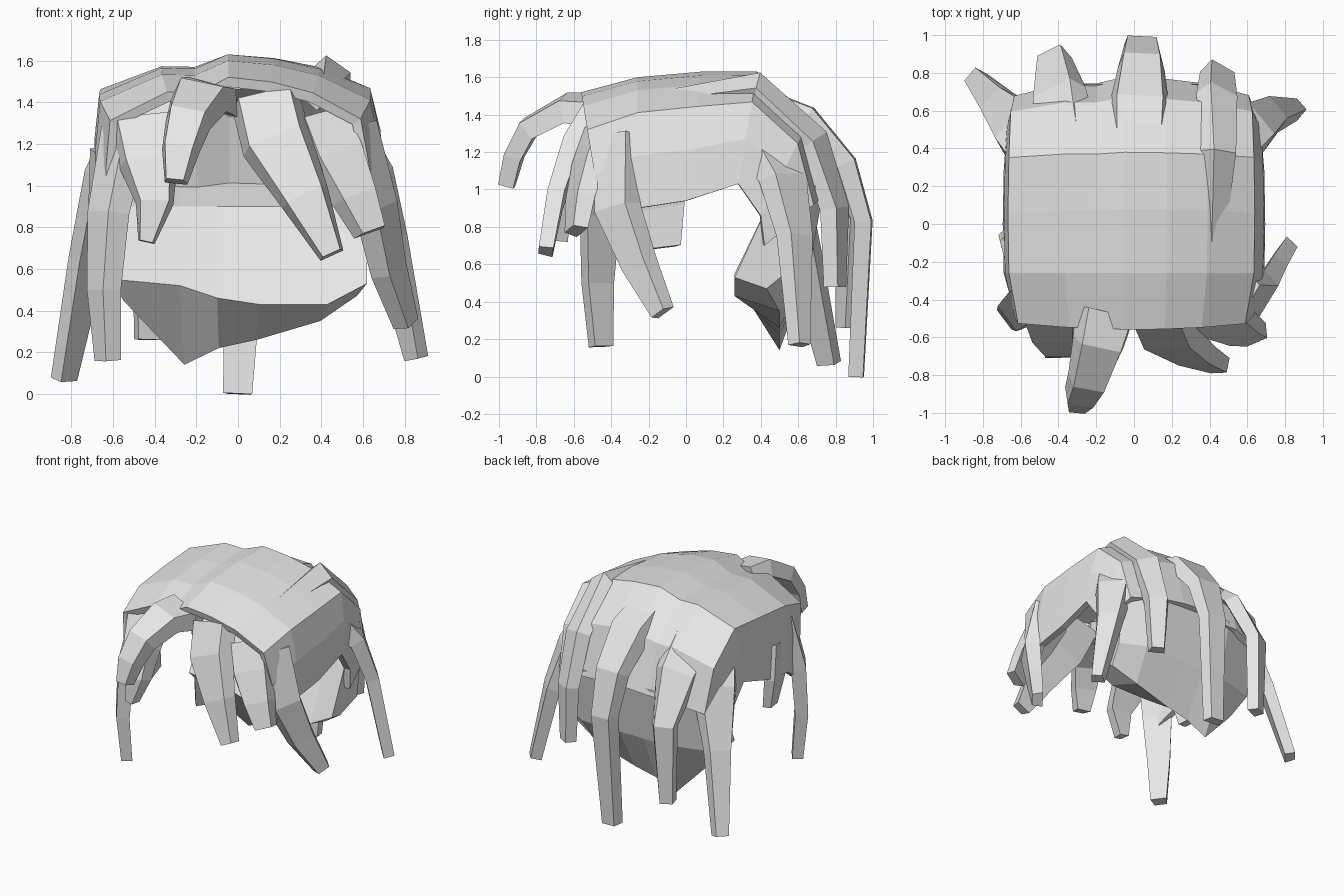
import bpy, bmesh
from mathutils import Vector

if "Cube" in bpy.data.objects:
    bpy.data.objects.remove(bpy.data.objects["Cube"])

# One plain grey for the whole wig
grey = bpy.data.materials.new("hair_grey")
grey.use_nodes = True
colour = (0.8, 0.8, 0.8, 1)
grey.diffuse_color = colour
grey.node_tree.nodes["Principled BSDF"].inputs["Base Color"].default_value = colour

HEAD_CENTRE = Vector((0, 0, 1))


def loft(name, rings, closed, caps):
    """Skin a row of equal-length point rings with flat quads."""
    bm = bmesh.new()
    rows = [[bm.verts.new(point) for point in ring] for ring in rings]
    count = len(rows[0])
    for row, following in zip(rows, rows[1:]):
        for i in range(count if closed else count - 1):
            j = (i + 1) % count
            bm.faces.new((row[i], row[j], following[j], following[i]))
    if caps:
        bm.faces.new(rows[0][::-1])
        bm.faces.new(rows[-1])
    bmesh.ops.recalc_face_normals(bm, faces=bm.faces)
    mesh = bpy.data.meshes.new(name)
    bm.to_mesh(mesh)
    bm.free()
    mesh.materials.append(grey)
    obj = bpy.data.objects.new(name, mesh)
    bpy.context.collection.objects.link(obj)
    return obj


def lock(name, path, widths, depth=0.12, facing=None):
    """Tapered four-sided strand whose outer face looks away from the head."""
    points = [Vector(p) for p in path]
    rings = []
    last = len(points) - 1
    for i, (point, width) in enumerate(zip(points, widths)):
        along = (points[min(i + 1, last)] - points[max(i - 1, 0)]).normalized()
        out = Vector(facing) if facing else point - HEAD_CENTRE
        out = (out - along * out.dot(along)).normalized()
        side = along.cross(out)
        thick = depth * (1 - 0.35 * i / last)
        rings.append([point + side * width * s + out * thick * o
                      for s, o in ((-.5, -.5), (.5, -.5), (.38, .5), (-.38, .5))])
    return loft(name, rings, True, True)


# Scalp shell: arches running from the hairline over the crown to the nape
ARCH = ((-1, 0), (-.99, .42), (-.96, .72), (-.53, .905), (-.3, .9), (-.07, 1),
        (.25, .97), (.56, .9), (.92, .73), (.99, .4), (1, 0))


def arch(half_width, top, bottom):
    (top_y, top_z), (low_y, low_z) = top, bottom
    return [(u * half_width, low_y + (top_y - low_y) * v, low_z + (top_z - low_z) * v)
            for u, v in ARCH]


scalp = loft("scalp_shell", [
    arch(.64, (-.56, 1.52), (-.44, .78)),
    arch(.69, (-.26, 1.6), (-.26, .9)),
    arch(.695, (.08, 1.63), (0, .94)),
    arch(.69, (.38, 1.63), (.28, 1.03)),
    arch(.68, (.67, 1.39), (.4, .86)),
    arch(.66, (.78, 1.0), (.42, .7)),
], False, False)
shell = scalp.modifiers.new("thickness", "SOLIDIFY")
shell.thickness = 0.05
shell.offset = -1

# Nape mass: a wedge that bulges forward under the back of the head
nape = []
for x, crease, hem, spread in ((-.6, .55, .45, .86), (-.28, .52, .14, 1), (-.1, .46, .22, 1),
                               (.1, .43, .26, 1), (.43, .43, .35, 1), (.62, .53, .47, .86)):
    nape.append([(x, .5 * spread, .9), (x, .26, crease),
                 (x * .92, .5 * spread, hem), (x, .66 * spread, .58),
                 (x, .74 * spread, 1.02)])
loft("nape_mass", nape, True, True)

# Back locks, from the model's right round to its left
lock("back_right_outer_lock",
     [(-.5, .38, 1.27), (-.62, .52, 1.06), (-.73, .64, .65), (-.84, .77, .07)],
     (.36, .32, .2, .12))
lock("back_right_inner_lock",
     [(-.38, .42, 1.36), (-.41, .69, 1.18), (-.43, .88, .85), (-.44, .86, .26)],
     (.36, .3, .18, .12))
lock("back_centre_lock",
     [(.02, .3, 1.52), (.03, .65, 1.39), (.04, .86, 1.14), (.04, .95, .83), (0, .91, 0)],
     (.3, .32, .25, .2, .14))
lock("back_left_ridge_lock",
     [(.39, -.3, 1.43), (.45, .38, 1.54), (.45, .68, 1.26), (.45, .8, .9), (.45, .8, .48)],
     (.08, .19, .22, .18, .12))
lock("back_left_outer_lock",
     [(.5, .42, 1.27), (.64, .53, 1.06), (.73, .59, .75), (.86, .61, .17)],
     (.34, .28, .2, .1))

# Side locks
lock("left_temple_lock",
     [(.57, -.37, 1.29), (.67, -.38, .9), (.73, -.26, .6), (.81, -.13, .34)],
     (.24, .26, .2, .12))
lock("right_temple_lock",
     [(-.55, -.4, 1.27), (-.63, -.47, .87), (-.65, -.48, .5), (-.63, -.46, .16)],
     (.26, .22, .17, .12))
lock("right_ear_lock",
     [(-.64, -.2, 1.15), (-.66, -.15, .9), (-.64, -.12, .69)], (.34, .28, .18), .08)

# Fringe locks
FRONT = (0, -1, .1)
lock("curled_forelock",
     [(-.14, -.47, 1.43), (-.18, -.64, 1.44), (-.24, -.84, 1.33),
      (-.28, -.92, 1.18), (-.3, -.96, 1.02)],
     (.32, .28, .22, .18, .11), .13, (0, -1, 1))
lock("sweeping_fringe_lock",
     [(.13, -.49, 1.42), (.18, -.61, 1.22), (.32, -.7, .95), (.45, -.75, .67)],
     (.33, .34, .24, .12), .12, FRONT)
lock("left_fringe_lock",
     [(.4, -.45, 1.33), (.48, -.52, 1.15), (.57, -.57, .95), (.64, -.59, .78)],
     (.28, .3, .23, .16), .12, (.4, -1, .1))
lock("right_fringe_lock",
     [(-.45, -.46, 1.31), (-.43, -.58, 1.12), (-.4, -.66, .92), (-.44, -.67, .73)],
     (.34, .28, .18, .08), .12, FRONT)
